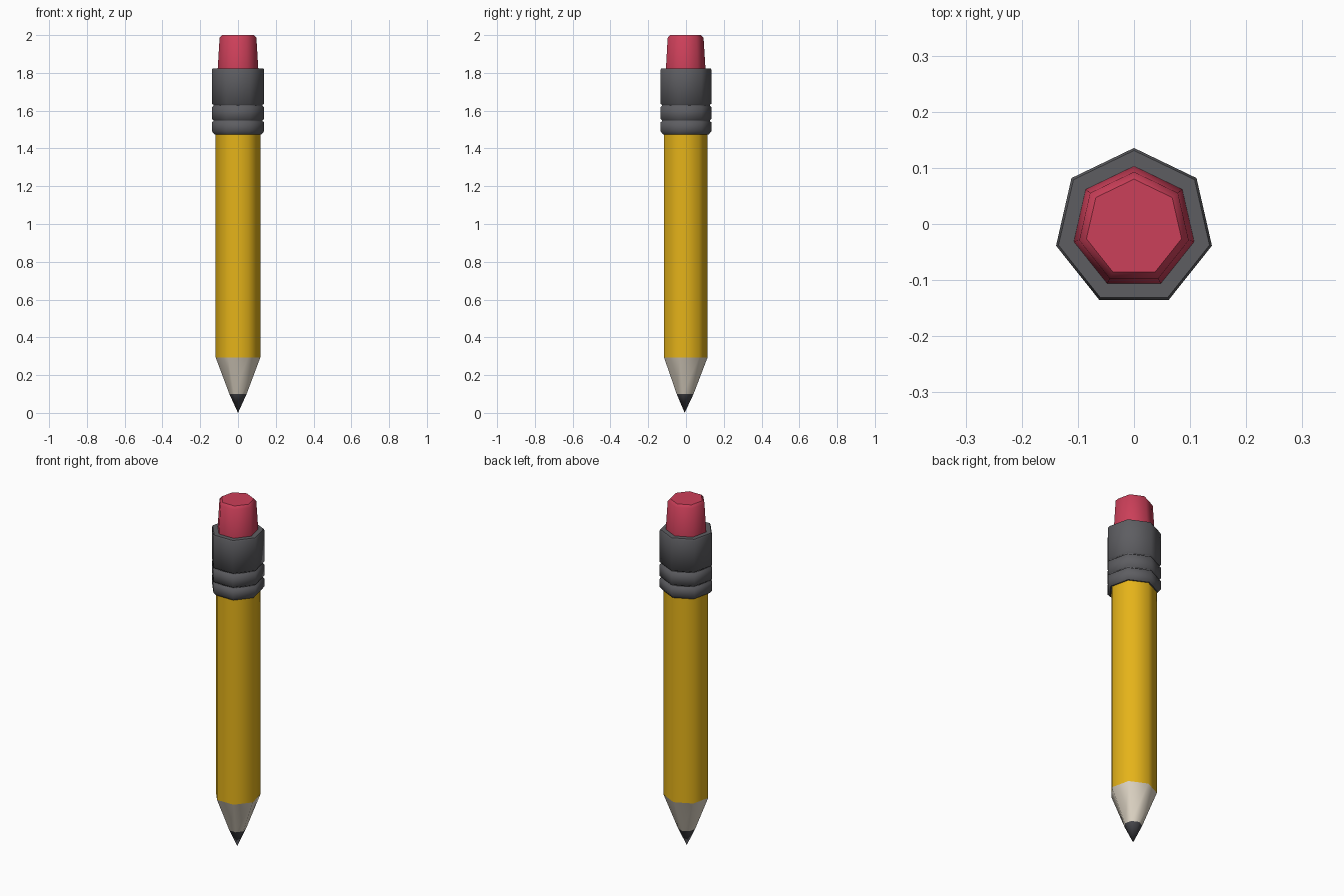
import bpy, bmesh, math

if "Cube" in bpy.data.objects:
    bpy.data.objects.remove(bpy.data.objects["Cube"])

SIDES = 7
CY = -0.007  # centres the heptagon's bounds on y = 0


def prism(name, profile, color, smooth=True):
    """Seven-sided lathe through (radius, z) pairs; radius 0 makes a point."""
    bm = bmesh.new()
    rings = []
    for r, z in profile:
        if r == 0:
            rings.append([bm.verts.new((0, CY, z))])
            continue
        angles = [math.pi / 2 + math.tau * i / SIDES for i in range(SIDES)]
        rings.append([bm.verts.new((r * math.cos(a), CY + r * math.sin(a), z)) for a in angles])
    for lo, hi in zip(rings, rings[1:]):
        for i in range(SIDES):
            j = (i + 1) % SIDES
            if len(lo) == 1:
                f = bm.faces.new((lo[0], hi[j], hi[i]))
            else:
                f = bm.faces.new((lo[i], lo[j], hi[j], hi[i]))
            f.smooth = smooth
    # flat end caps with sharp rims
    for ring, flip in ((rings[0], True), (rings[-1], False)):
        if len(ring) > 1:
            cap = bm.faces.new(ring[::-1] if flip else ring)
            for e in cap.edges:
                e.smooth = False
    bmesh.ops.recalc_face_normals(bm, faces=bm.faces)
    mesh = bpy.data.meshes.new(name)
    bm.to_mesh(mesh)
    bm.free()
    mat = bpy.data.materials.new(name)
    mat.diffuse_color = (*color, 1)
    mat.use_nodes = True
    mat.node_tree.nodes["Principled BSDF"].inputs["Base Color"].default_value = mat.diffuse_color
    mesh.materials.append(mat)
    obj = bpy.data.objects.new(name, mesh)
    bpy.context.collection.objects.link(obj)
    return obj


# Sharpened end and shaft
prism("lead_tip", [(0, 0), (0.047, 0.1)], (0.07, 0.07, 0.08))
prism("wood_cone", [(0.047, 0.1), (0.121, 0.293)], (0.75, 0.68, 0.57))
prism("shaft", [(0.121, 0.293), (0.121, 1.5)], (0.78, 0.45, 0.01))

# Metal band with two pressed grooves
R = 0.1425
band = [(0.128, 1.475), (R, 1.492)]
for z in (1.547, 1.628):
    band += [(R, z - 0.009), (0.133, z - 0.003), (0.133, z + 0.003), (R, z + 0.009)]
band += [(R, 1.815), (0.138, 1.824)]
prism("metal_band", band, (0.11, 0.11, 0.12))

# Tapered eraser with a bevelled top
prism("eraser", [(0.11, 1.8), (0.11, 1.825), (0.1, 1.985), (0.087, 2.0)], (0.6, 0.05, 0.1))
